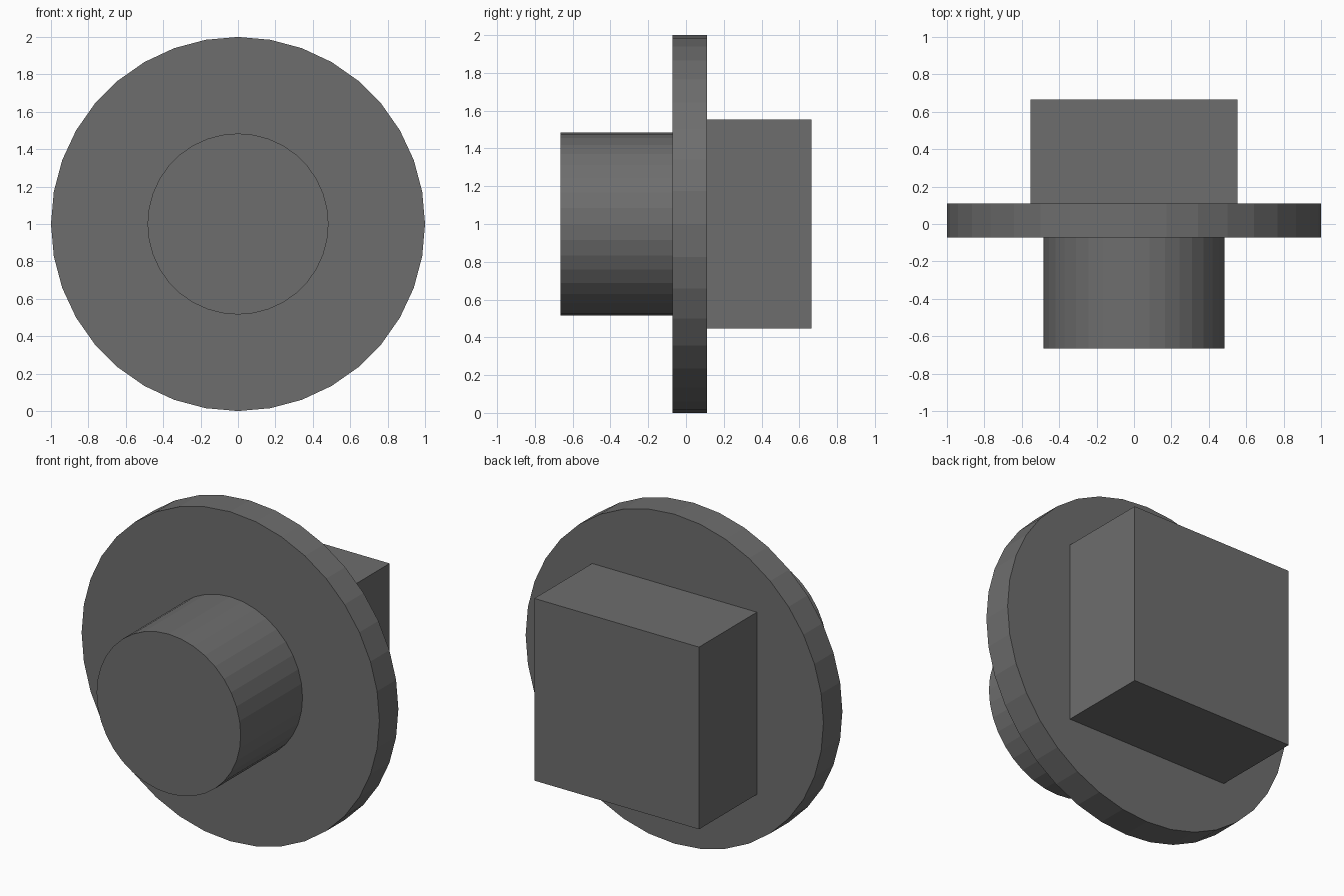
import bpy
from math import pi

if "Cube" in bpy.data.objects:
    bpy.data.objects.remove(bpy.data.objects["Cube"])

CENTRE_Z = 1.0

# Dark grey finish shared by all parts
dark = bpy.data.materials.new("dark_grey")
dark.diffuse_color = (0.155, 0.155, 0.155, 1)
dark.use_nodes = True
dark.node_tree.nodes["Principled BSDF"].inputs["Base Color"].default_value = dark.diffuse_color


def finish(name):
    ob = bpy.context.object
    ob.name = name
    ob.data.materials.append(dark)
    return ob


def disc(name, radius, y0, y1):
    # 36-sided flat-shaded cylinder lying along y
    bpy.ops.mesh.primitive_cylinder_add(
        vertices=36, radius=radius, depth=y1 - y0,
        location=(0, (y0 + y1) / 2, CENTRE_Z), rotation=(pi / 2, 0, 0))
    finish(name)


def block(name, width, y0, y1):
    # Square block, same width and height
    bpy.ops.mesh.primitive_cube_add(size=1, location=(0, (y0 + y1) / 2, CENTRE_Z))
    finish(name).scale = (width, y1 - y0, width)
    bpy.ops.object.transform_apply(location=False, rotation=False, scale=True)


# Wide flange, front boss and rear block, slightly embedded in the flange
disc("flange", 1.0, -0.072, 0.11)
disc("front_boss", 0.484, -0.665, -0.06)
block("rear_block", 1.106, 0.10, 0.665)
